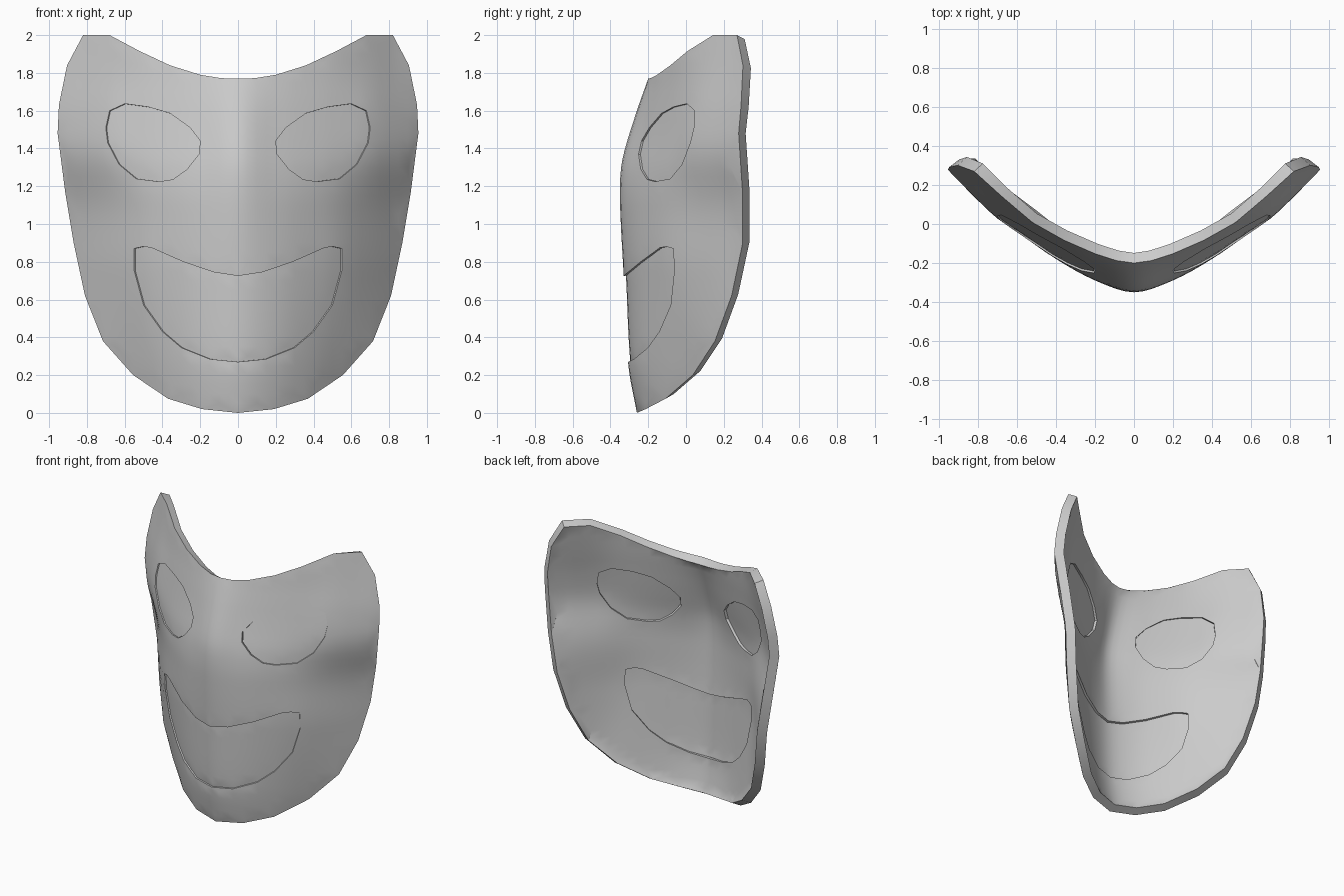
import bpy
from mathutils import Vector
from mathutils.geometry import delaunay_2d_cdt

if "Cube" in bpy.data.objects:
    bpy.data.objects.remove(bpy.data.objects["Cube"])


def smooth(xs, ys, t):
    """Cubic Hermite interpolation through the points (xs, ys)."""
    t = max(xs[0], min(xs[-1], t))
    n = len(xs)
    i = max(k for k in range(n - 1) if xs[k] <= t)

    def slope(k):
        a, b = max(k - 1, 0), min(k + 1, n - 1)
        return (ys[b] - ys[a]) / (xs[b] - xs[a])
    h = xs[i + 1] - xs[i]
    u = (t - xs[i]) / h
    return ((2*u**3 - 3*u*u + 1) * ys[i] + (u**3 - 2*u*u + u) * h * slope(i)
            + (3*u*u - 2*u**3) * ys[i + 1] + (u**3 - u*u) * h * slope(i + 1))


# Mask surface: centre profile plus sideways sweep-back at several heights
CENTRE_Z = [0, .25, .73, 1.0, 1.2, 1.35, 1.6, 1.77, 2.0]
CENTRE_Y = [-.26, -.305, -.33, -.345, -.35, -.335, -.26, -.2, -.125]
SWEEP_X = [-.2, 0, .2, .4, .55, .7, .85, 1.0]
SWEEP_Z = [.2, .75, 1.1, 1.45, 2.0]
SWEEP = [[0, .055, .19, .33, .465, .61, .74],
         [0, .05, .16, .27, .43, .615, .81],
         [0, .06, .17, .28, .43, .60, .76],
         [0, .075, .17, .25, .34, .48, .63],
         [0, .015, .085, .165, .285, .42, .52]]


def surface(x, z):
    rows = [smooth(SWEEP_X, [r[1]] + r, abs(x)) for r in SWEEP]
    return smooth(CENTRE_Z, CENTRE_Y, z) + smooth(SWEEP_Z, rows, z)


def inside(p, loop):
    hit = False
    for a, b in zip(loop, loop[1:] + loop[:1]):
        if (a[1] > p[1]) != (b[1] > p[1]):
            if p[0] < a[0] + (p[1] - a[1]) * (b[0] - a[0]) / (b[1] - a[1]):
                hit = not hit
    return hit


def edge_distance(p, loop):
    best = 9
    for a, b in zip(loop, loop[1:] + loop[:1]):
        a, b = Vector(a), Vector(b)
        d = b - a
        t = max(0, min(1, (Vector(p) - a).dot(d) / d.length_squared))
        best = min(best, (a + d * t - Vector(p)).length)
    return best


def shell(name, outline, holes, inset, thickness, taper=0, step=.05):
    """Fill an outline with holes, wrap it on the mask surface, thicken it."""
    pts, edges = [], []
    for loop in [outline] + holes:
        s, n = len(pts), len(loop)
        pts += [Vector(p) for p in loop]
        edges += [(s + i, s + (i + 1) % n) for i in range(n)]
    for i in range(-20, 21):
        for k in range(1, 41):
            p = (i * step, k * step)
            if (inside(p, outline) and not any(inside(p, h) for h in holes)
                    and all(edge_distance(p, l) > .02 for l in [outline] + holes)):
                pts.append(Vector(p))
    out = delaunay_2d_cdt(pts, edges, [], 0, 1e-5)
    verts, faces = out[0], []
    for f in out[2]:
        c = sum((verts[i] for i in f), Vector((0, 0))) / len(f)
        if inside(c, outline) and not any(inside(c, h) for h in holes):
            area = sum(verts[f[i - 1]].cross(verts[f[i]]) for i in range(len(f)))
            faces.append(list(f) if area > 0 else list(f)[::-1])
    mesh = bpy.data.meshes.new(name)
    mesh.from_pydata([(v.x, surface(v.x, v.y) + inset, v.y) for v in verts], [], faces)
    obj = bpy.data.objects.new(name, mesh)
    bpy.context.collection.objects.link(obj)
    mod = obj.modifiers.new("thickness", 'SOLIDIFY')
    mod.thickness, mod.offset = thickness, -1
    bpy.ops.object.select_all(action='DESELECT')
    obj.select_set(True)
    bpy.context.view_layer.objects.active = obj
    bpy.ops.object.modifier_apply(modifier=mod.name)
    # Pull the back rim inwards so the outer edge is slightly tapered
    if taper:
        n = len(outline)
        for i in range(n):
            t = Vector(outline[(i + 1) % n]) - Vector(outline[i - 1])
            t.normalize()
            co = obj.data.vertices[len(verts) + i].co
            co.x -= t.y * taper
            co.z += t.x * taper
    bpy.ops.object.shade_smooth_by_angle(angle=.6)
    return obj


def flip(loop):
    return [(-x, z) for x, z in reversed(loop)]


def both_sides(half):
    """Half loop starting and ending on the centre line, made whole."""
    return half + flip(half[1:-1])


face = both_sides([(0, 0), (.19, .02), (.37, .075), (.555, .2), (.715, .38),
                   (.81, .62), (.87, .9), (.915, 1.17), (.955, 1.48), (.948, 1.63),
                   (.905, 1.84), (.82, 2), (.68, 2), (.52, 1.915), (.36, 1.84),
                   (.2, 1.79), (.09, 1.772), (0, 1.77)])
mouth = both_sides([(0, .27), (.15, .285), (.3, .345), (.4, .43), (.5, .57),
                    (.55, .755), (.55, .87), (.505, .88), (.46, .875),
                    (.29, .8), (.13, .745), (0, .725)])
eye = [(.2, 1.44), (.207, 1.37), (.27, 1.29), (.345, 1.236), (.42, 1.225),
       (.54, 1.24), (.63, 1.315), (.69, 1.43), (.7, 1.51), (.68, 1.6),
       (.6, 1.637), (.476, 1.62), (.36, 1.586), (.254, 1.51)]

# Mask body with openings, then the recessed panels that fill them
shell("mask_body", face, [mouth, eye, flip(eye)], 0, .055, taper=.015)
shell("mouth_panel", mouth, [], .012, .03)
shell("eye_panel_right", eye, [], .01, .03)
shell("eye_panel_left", flip(eye), [], .01, .03)
